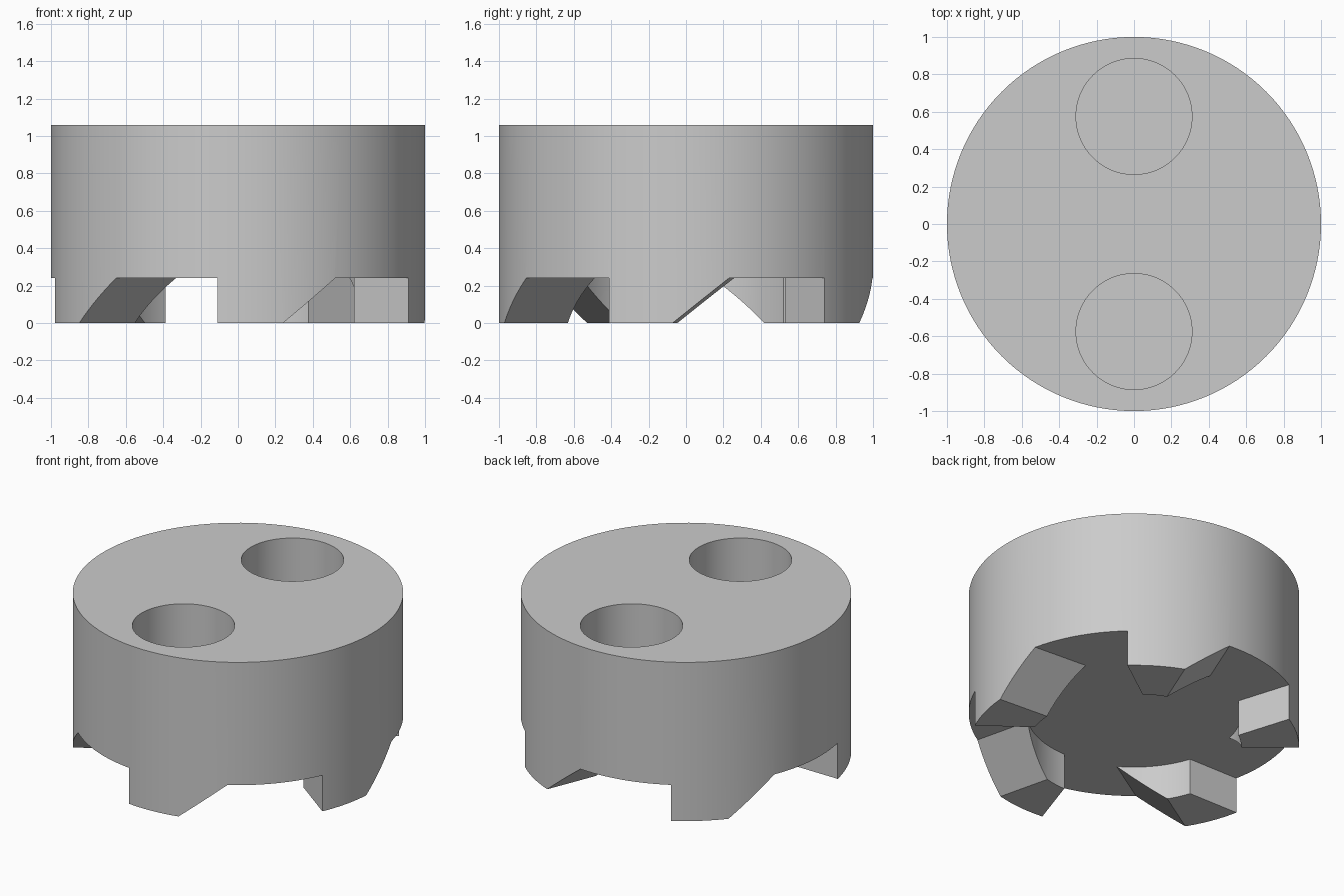
import bpy, bmesh
from math import radians, cos, sin
from mathutils import Vector, Matrix

cube = bpy.data.objects.get("Cube")
if cube:
    bpy.data.objects.remove(cube, do_unlink=True)

HEIGHT, TOOTH_H = 1.06, 0.24
INNER_R = 0.65
TEETH, FIRST = 5, -96.3        # number of teeth, start angle of the first
STEP = 360 / TEETH
LAND, LEAN, RAMP = 20.2, 6.8, 0.299

steel = bpy.data.materials.new("light grey")
steel.use_nodes = True
steel.diffuse_color = (0.6, 0.6, 0.6, 1)
steel.node_tree.nodes["Principled BSDF"].inputs["Base Color"].default_value = (0.6, 0.6, 0.6, 1)


def make_object(name, bm):
    bmesh.ops.recalc_face_normals(bm, faces=bm.faces)
    mesh = bpy.data.meshes.new(name)
    bm.to_mesh(mesh)
    bm.free()
    mesh.materials.append(steel)
    obj = bpy.data.objects.new(name, mesh)
    bpy.context.collection.objects.link(obj)
    return obj


def cylinder(name, radius, z0, z1, y=0.0, segments=128):
    bm = bmesh.new()
    bmesh.ops.create_cone(bm, cap_ends=True, segments=segments, radius1=radius,
                          radius2=radius, depth=z1 - z0,
                          matrix=Matrix.Translation((0, y, (z0 + z1) / 2)))
    return make_object(name, bm)


def polar(radius, degrees):
    a = radians(degrees)
    return Vector((radius * cos(a), radius * sin(a), 0))


def tooth_gap(name, start):
    """Space between one tooth's ramp and the next tooth's upright face."""
    along, across = polar(1, start + LAND), polar(1, start + LAND + 90)
    inner = polar(INNER_R, start + STEP + LEAN)
    face = polar(1, start + STEP) - inner
    bm = bmesh.new()
    for z in (-0.1, TOOTH_H):
        up = Vector((0, 0, z))
        ramp = across * (RAMP * z / TOOTH_H)
        for p in (along * 0.5 + ramp, along * 1.4 + ramp,
                  inner + face * 2, inner - face * 0.15):
            bm.verts.new(p + up)
    bmesh.ops.convex_hull(bm, input=bm.verts)
    bmesh.ops.dissolve_limit(bm, angle_limit=radians(0.5), verts=bm.verts, edges=bm.edges)
    return make_object(name, bm)


# Solid body, then the recess, tooth gaps and blind holes cut from it
body = cylinder("clutch_body", 1.0, 0, HEIGHT)
cutters = [cylinder("recess_cutter", INNER_R, -0.1, TOOTH_H)]
cutters += [tooth_gap(f"gap_cutter_{i}", FIRST + i * STEP) for i in range(TEETH)]
cutters += [cylinder("hole_cutter", 0.31, 0.46, HEIGHT + 0.1, y, 96) for y in (-0.575, 0.575)]

bpy.ops.object.select_all(action="DESELECT")
bpy.context.view_layer.objects.active = body
body.select_set(True)
for cutter in cutters:
    cutter.hide_render = True
    mod = body.modifiers.new(cutter.name, "BOOLEAN")
    mod.operation = "DIFFERENCE"
    mod.solver = "EXACT"
    mod.object = cutter
    bpy.ops.object.modifier_apply(modifier=mod.name)
    bpy.data.objects.remove(cutter, do_unlink=True)

bpy.ops.object.shade_smooth_by_angle(angle=radians(25))
